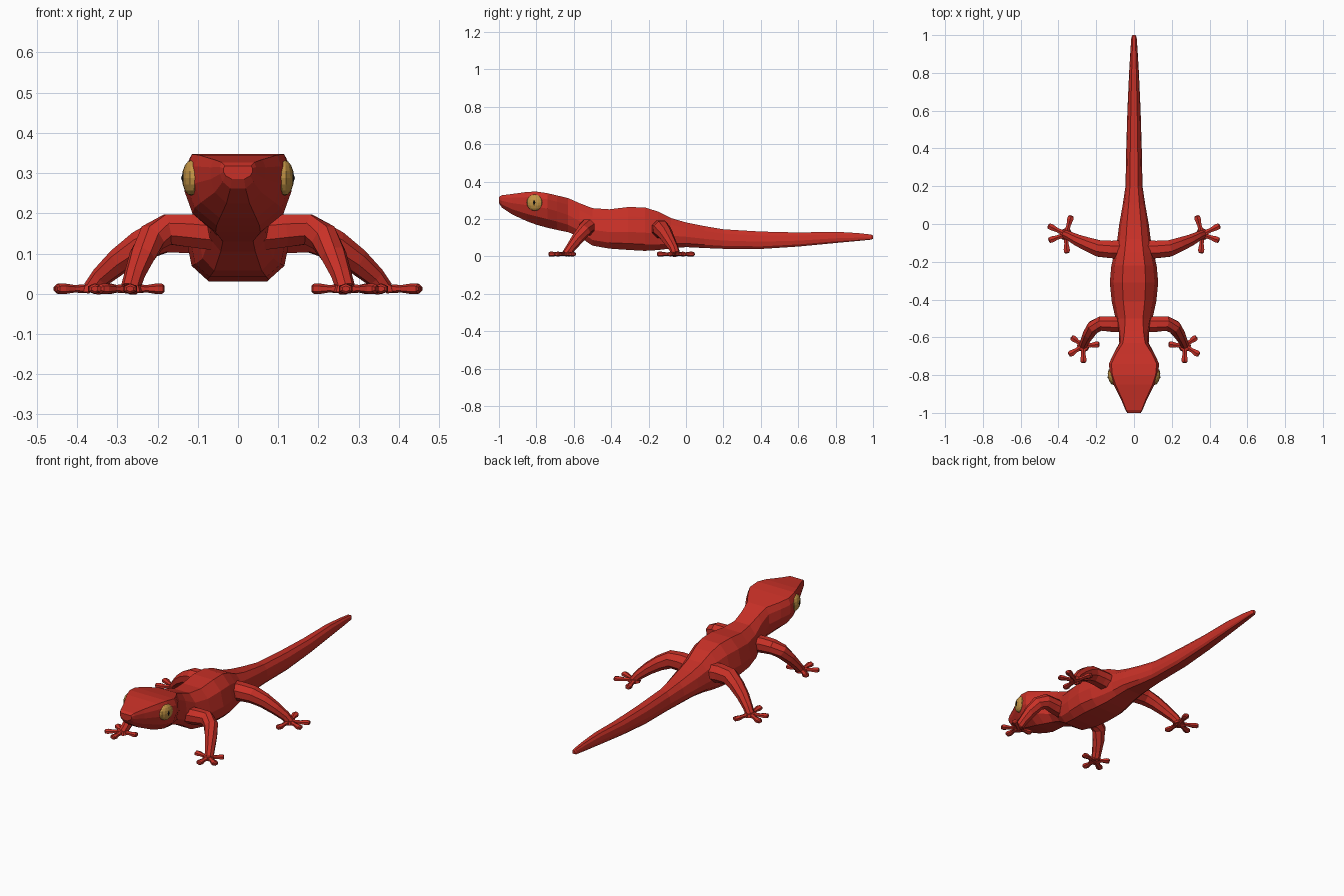
import bpy, bmesh
from math import sin, cos, pi
from mathutils import Vector, Matrix

if "Cube" in bpy.data.objects:
    bpy.data.objects.remove(bpy.data.objects["Cube"])


def material(name, rgb):
    m = bpy.data.materials.new(name)
    m.diffuse_color = (*rgb, 1)
    m.use_nodes = True
    m.node_tree.nodes["Principled BSDF"].inputs["Base Color"].default_value = m.diffuse_color
    return m


RED = material("red_skin", (0.58, 0.03, 0.02))
GOLD = material("gold_eye", (0.55, 0.30, 0.06))
BLACK = material("black_pupil", (0.005, 0.005, 0.005))


def finish(bm, name, mat):
    bmesh.ops.recalc_face_normals(bm, faces=bm.faces)
    me = bpy.data.meshes.new(name)
    bm.to_mesh(me)
    bm.free()
    me.materials.append(mat)
    ob = bpy.data.objects.new(name, me)
    bpy.context.collection.objects.link(ob)
    return ob


def loft(bm, rings):
    rows = [[bm.verts.new(p) for p in r] for r in rings]
    n = len(rows[0])
    for a, b in zip(rows, rows[1:]):
        for i in range(n):
            j = (i + 1) % n
            bm.faces.new((a[i], a[j], b[j], b[i]))
    bm.faces.new(rows[0])
    bm.faces.new(rows[-1][::-1])


def tube(bm, path, sides=8, flat=1.0):
    # path points are (x, y, z, radius); flat squashes the upright radius
    pts = [Vector(p[:3]) for p in path]
    rings = []
    for i, p in enumerate(pts):
        t = (pts[min(i + 1, len(pts) - 1)] - pts[max(i - 1, 0)]).normalized()
        side = t.cross(Vector((0, 0, 1))).normalized()
        up = side.cross(t)
        r = path[i][3]
        rings.append([p + side * r * cos(2 * pi * (k + .5) / sides)
                      + up * r * flat * sin(2 * pi * (k + .5) / sides)
                      for k in range(sides)])
    loft(bm, rings)


# Body, head and tail: y, half width, bottom z, top z
sections = [
    (-1.0, .036, .285, .318), (-.985, .045, .262, .327), (-.93, .068, .225, .334),
    (-.85, .108, .188, .345), (-.80, .127, .170, .347), (-.74, .133, .153, .338),
    (-.69, .110, .142, .326), (-.63, .078, .130, .312), (-.57, .080, .105, .285),
    (-.50, .098, .058, .258), (-.41, .118, .042, .252), (-.31, .128, .035, .264),
    (-.22, .120, .030, .262), (-.15, .103, .034, .240), (-.08, .088, .043, .205),
    (0, .078, .050, .182), (.10, .060, .045, .162), (.20, .045, .041, .145),
    (.40, .041, .040, .133), (.60, .035, .053, .128), (.80, .026, .072, .132),
    (.92, .019, .083, .125), (.99, .014, .090, .117), (1.0, .008, .095, .112)]
HEAD = [(.42, 0), (.85, .25), (1, .55), (1, .82), (.90, 1)]
TRUNK = [(.60, 0), (.90, .15), (1, .42), (.85, .78), (.48, 1)]
rings = []
for y, w, z0, z1 in sections:
    k = min(1, max(0, (y + .70) / .2))
    half = [((a[0] * (1 - k) + b[0] * k) * w, z0 + (a[1] * (1 - k) + b[1] * k) * (z1 - z0))
            for a, b in zip(HEAD, TRUNK)]
    rings.append([(x, y, z) for x, z in half] + [(-x, y, z) for x, z in half[::-1]])
bm = bmesh.new()
loft(bm, rings)
finish(bm, "body", RED)

# Legs with feet: leg path, foot centre, toe tips
legs = {
    "front": ([(.05, -.53, .150, .046), (.12, -.53, .157, .044), (.175, -.527, .160, .041),
               (.213, -.545, .140, .038), (.238, -.58, .095, .033), (.257, -.615, .048, .026),
               (.268, -.640, .012, .024)],
              (.268, -.645),
              [(.183, -.637), (.268, -.735), (.345, -.693), (.332, -.598)]),
    "hind": ([(.05, -.135, .140, .052), (.12, -.135, .147, .050), (.185, -.130, .146, .047),
              (.24, -.110, .120, .040), (.295, -.088, .082, .033), (.340, -.065, .042, .026),
              (.362, -.055, .012, .024)],
             (.360, -.055),
             [(.332, .045), (.455, -.008), (.452, -.088), (.355, -.155)])}
for name, (path, (cx, cy), tips) in legs.items():
    for s, side in ((1, "left"), (-1, "right")):
        bm = bmesh.new()
        tube(bm, [(s * x, y, z, r) for x, y, z, r in path])
        # Palm
        bmesh.ops.create_cone(bm, cap_ends=True, segments=8, radius1=.034, radius2=.028,
                              depth=.018, matrix=Matrix.Translation((s * cx, cy, .013)))
        # Toes with wider pads
        for tx, ty in tips:
            dx, dy = tx - cx, ty - cy
            tube(bm, [(s * (cx + dx * f), cy + dy * f, .0125, r)
                      for f, r in ((.1, .016), (.5, .013), (.8, .019), (.95, .017), (1, .010))],
                 sides=6, flat=.72)
        finish(bm, f"{name}_leg_{side}", RED)

# Eyes and slit pupils
for s, side in ((1, "left"), (-1, "right")):
    place = Matrix.Translation((s * .116, -.808, .288)) @ Matrix.Rotation(-s * .2, 4, 'Z')
    bm = bmesh.new()
    bmesh.ops.create_uvsphere(bm, u_segments=12, v_segments=8, radius=1,
                              matrix=place @ Matrix.Diagonal((.022, .045, .044, 1)))
    finish(bm, f"eye_{side}", GOLD)
    bm = bmesh.new()
    bmesh.ops.create_uvsphere(bm, u_segments=4, v_segments=2, radius=1,
                              matrix=place @ Matrix.Translation((s * .017, 0, 0))
                              @ Matrix.Diagonal((.009, .013, .026, 1)))
    finish(bm, f"pupil_{side}", BLACK)
